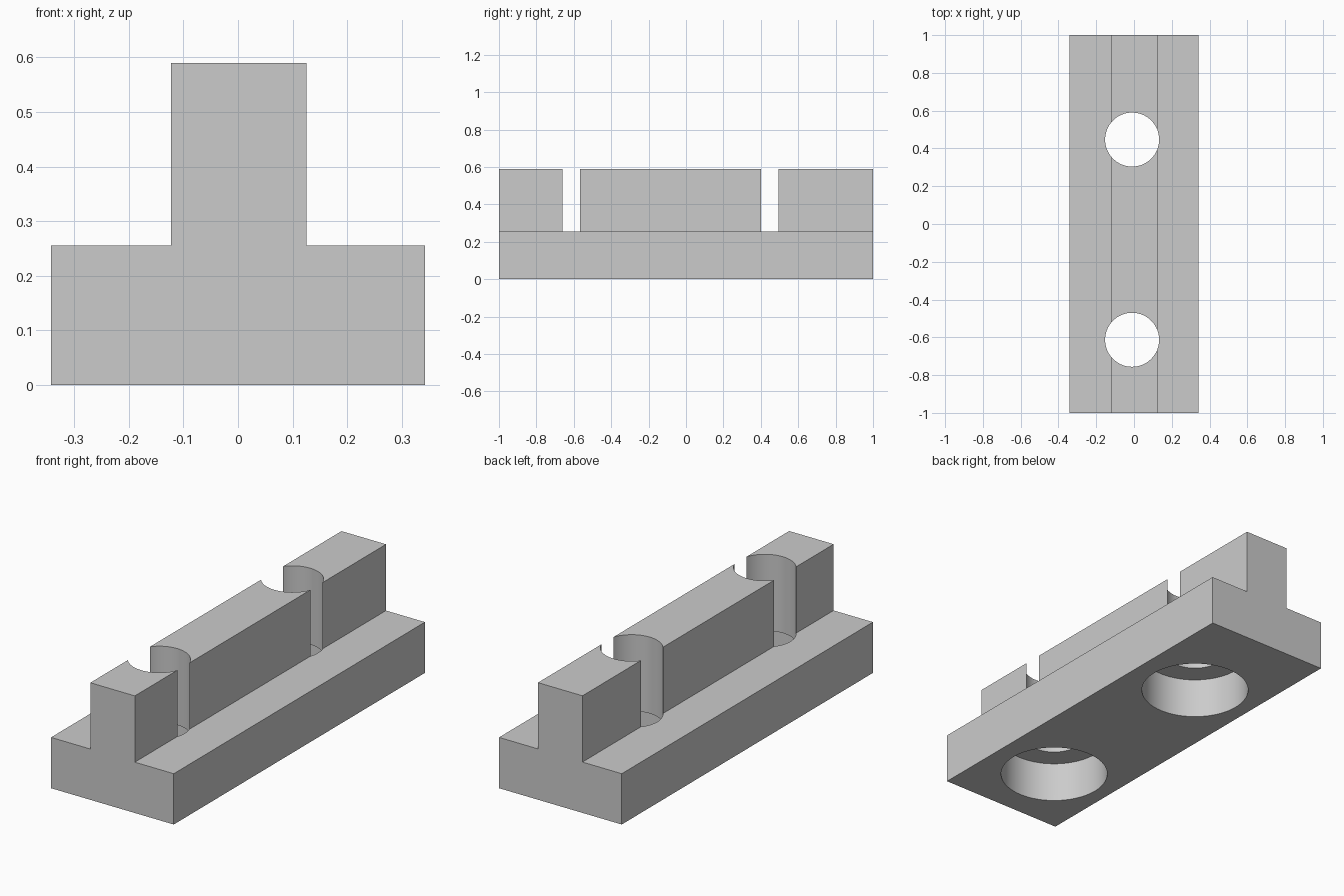
import bpy
import bmesh

cube = bpy.data.objects.get("Cube")
if cube:
    bpy.data.objects.remove(cube, do_unlink=True)

# Main dimensions
LENGTH = 2.0
FLANGE_HALF, FLANGE_TOP = 0.342, 0.256
STEM_LEFT, STEM_RIGHT, STEM_TOP = -0.123, 0.125, 0.59
HOLE_X, HOLE_YS = -0.01, (-0.613, 0.447)
HOLE_RADIUS, BORE_RADIUS, BORE_DEPTH = 0.143, 0.257, 0.205

steel = bpy.data.materials.new("plain grey steel")
steel.use_nodes = True
grey = (0.6, 0.6, 0.6, 1.0)
steel.diffuse_color = grey
steel.node_tree.nodes["Principled BSDF"].inputs["Base Color"].default_value = grey


def make_object(name, bm):
    bmesh.ops.recalc_face_normals(bm, faces=bm.faces)
    mesh = bpy.data.meshes.new(name)
    bm.to_mesh(mesh)
    bm.free()
    mesh.materials.append(steel)
    obj = bpy.data.objects.new(name, mesh)
    bpy.context.collection.objects.link(obj)
    return obj


def cut_cylinder(target, radius, y, bottom, top):
    """Cut an upright round hole through the target."""
    bpy.ops.mesh.primitive_cylinder_add(
        vertices=64, radius=radius, depth=top - bottom,
        location=(HOLE_X, y, (top + bottom) / 2))
    cutter = bpy.context.object
    cutter.name = "hole_cutter"
    cutter.hide_render = True
    cutter.data.materials.append(steel)
    bpy.context.view_layer.objects.active = target
    mod = target.modifiers.new("hole", "BOOLEAN")
    mod.operation = "DIFFERENCE"
    mod.solver = "EXACT"
    mod.object = cutter
    bpy.ops.object.modifier_apply(modifier=mod.name)
    bpy.data.objects.remove(cutter, do_unlink=True)


# T-shaped bar: profile extruded along its length
profile = [(-FLANGE_HALF, 0), (FLANGE_HALF, 0), (FLANGE_HALF, FLANGE_TOP),
           (STEM_RIGHT, FLANGE_TOP), (STEM_RIGHT, STEM_TOP),
           (STEM_LEFT, STEM_TOP), (STEM_LEFT, FLANGE_TOP),
           (-FLANGE_HALF, FLANGE_TOP)]
bm = bmesh.new()
face = bm.faces.new([bm.verts.new((x, -LENGTH / 2, z)) for x, z in profile])
extruded = bmesh.ops.extrude_face_region(bm, geom=[face], use_keep_orig=True)
bmesh.ops.translate(bm, vec=(0, LENGTH, 0),
                    verts=[v for v in extruded["geom"] if isinstance(v, bmesh.types.BMVert)])
bar = make_object("t_slot_bar", bm)

# Through holes with wide counterbores underneath
for y in HOLE_YS:
    cut_cylinder(bar, HOLE_RADIUS, y, -0.1, STEM_TOP + 0.1)
    cut_cylinder(bar, BORE_RADIUS, y, -0.1, BORE_DEPTH)

# Smooth hole walls, sharp edges elsewhere
bpy.ops.object.select_all(action="DESELECT")
bar.select_set(True)
bpy.context.view_layer.objects.active = bar
bpy.ops.object.shade_smooth_by_angle(angle=0.5)
